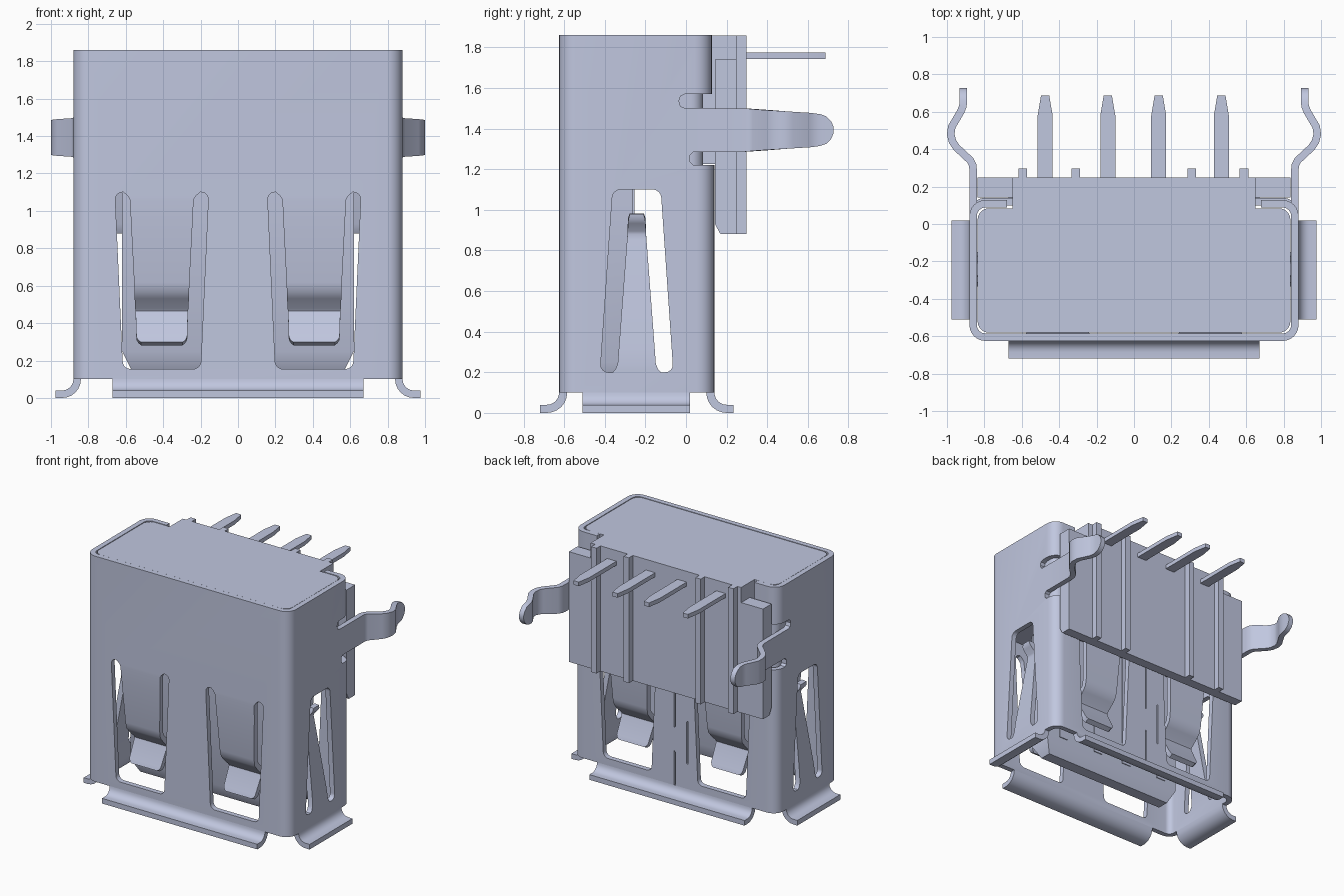
import bpy, bmesh, math
from mathutils import Vector

if "Cube" in bpy.data.objects:
    bpy.data.objects.remove(bpy.data.objects["Cube"], do_unlink=True)

COLOR = (0.53, 0.57, 0.74, 1)
mat = bpy.data.materials.new("pale blue grey")
mat.use_nodes = True
mat.diffuse_color = COLOR
mat.node_tree.nodes["Principled BSDF"].inputs["Base Color"].default_value = COLOR

YC = -0.2425               # middle of the shell in depth
T = 0.04                   # sheet thickness
PLACE = {'x': lambda u, v, d: (d, u, v),
         'y': lambda u, v, d: (u, d, v),
         'z': lambda u, v, d: (u, v, d)}


def activate(ob):
    bpy.ops.object.select_all(action='DESELECT')
    ob.select_set(True)
    bpy.context.view_layer.objects.active = ob


def smooth(ob):
    activate(ob)
    bpy.ops.object.shade_smooth_by_angle(angle=math.radians(35))


def make(name, verts, faces):
    me = bpy.data.meshes.new(name)
    me.from_pydata([tuple(v) for v in verts], [], faces)
    bm = bmesh.new()
    bm.from_mesh(me)
    bmesh.ops.recalc_face_normals(bm, faces=bm.faces)
    bm.to_mesh(me)
    bm.free()
    me.materials.append(mat)
    ob = bpy.data.objects.new(name, me)
    bpy.context.scene.collection.objects.link(ob)
    smooth(ob)
    return ob


def prism(name, pts, lo, hi, axis):
    """Extrude a 2D outline along an axis."""
    n = len(pts)
    verts = [PLACE[axis](*p, d) for d in (lo, hi) for p in pts]
    faces = [tuple(range(n)), tuple(range(n, 2 * n))]
    faces += [(i, (i + 1) % n, n + (i + 1) % n, n + i) for i in range(n)]
    return make(name, verts, faces)


def sheet(name, loops, depth, axis):
    """Flat sheet from an outline and hole loops, centred on a depth."""
    cu = bpy.data.curves.new(name, 'CURVE')
    cu.dimensions, cu.fill_mode, cu.extrude = '2D', 'BOTH', T / 2
    for loop in loops:
        sp = cu.splines.new('POLY')
        sp.points.add(len(loop) - 1)
        for pt, (u, v) in zip(sp.points, loop):
            pt.co = (u, v, 0, 1)
        sp.use_cyclic_u = True
    ob = bpy.data.objects.new(name, cu)
    bpy.context.scene.collection.objects.link(ob)
    activate(ob)
    bpy.ops.object.convert(target='MESH')
    ob = bpy.context.view_layer.objects.active
    for v in ob.data.vertices:
        v.co = PLACE[axis](v.co.x, v.co.y, depth + v.co.z)
    ob.data.materials.clear()
    ob.data.materials.append(mat)
    return ob


def rect(a0, a1, b0, b1):
    return [(a0, b0), (a1, b0), (a1, b1), (a0, b1)]


def box(name, x, y, z):
    return prism(name, rect(*x, *y), *z, 'z')


def rounded(pts, r, n=6):
    """Fillet every corner of an outline."""
    out = []
    for i, p in enumerate(pts):
        p = Vector(p)
        a = p + (Vector(pts[i - 1]) - p).normalized() * r
        b = p + (Vector(pts[(i + 1) % len(pts)]) - p).normalized() * r
        for k in range(n + 1):
            t = k / n
            w = 1.42 * t * (1 - t)               # close to a circular arc
            q = (a * (1 - t) ** 2 + p * w + b * t * t) / ((1 - t) ** 2 + w + t * t)
            out.append((q.x, q.y))
    return out


def strip(name, rows, side):
    """Bent sheet: rows of (centre, half width) spread along a side direction."""
    side = Vector(side)
    verts = [Vector(c) + side * h * s for c, h in rows for s in (-1, 1)]
    faces = [(2 * i, 2 * i + 1, 2 * i + 3, 2 * i + 2) for i in range(len(rows) - 1)]
    ob = make(name, verts, faces)
    mod = ob.modifiers.new("thickness", 'SOLIDIFY')
    mod.thickness, mod.offset = T, 0
    mod.use_even_offset = True
    activate(ob)
    bpy.ops.object.modifier_apply(modifier=mod.name)
    smooth(ob)


# Shell panels with their windows
CX, CF, CB, CU = 0.795, -0.54, 0.055, 0.043    # bend lines: sides, front, back, upper back


def window(c, h_low, h_top, low):
    return rounded([(c - h_low, low), (c + h_low, low), (c + h_top, 1.10), (c - h_top, 1.10)], 0.04)


wide = {s: window(0.4075 * s, 0.2075, 0.25, 0.155) for s in (-1, 1)}
parts = [sheet("front_panel", [rect(-CX, CX, 0.1, 1.86), wide[-1], wide[1]], -0.605, 'y')]

# side outline with relief slots above and below the board lock
side_outline = [(CF, 0.1), (CB, 0.1), (CB, 1.22), (0.035, 1.22), (0.02, 1.235), (0.02, 1.27),
                (0.035, 1.285), (CB, 1.285), (CB, 1.5), (-0.005, 1.5), (-0.027, 1.51),
                (-0.035, 1.535), (-0.027, 1.56), (-0.005, 1.57), (CU, 1.57), (CU, 1.86), (CF, 1.86)]
# dovetail seam dividing the back sheet
seam = [(0, 0.1), (0, 0.37), (-0.11, 0.29), (-0.11, 0.63), (0, 0.55), (0, 1.22)]


def corner(name, s, cy, sy, lo, hi):
    """Quarter bend joining two panels."""
    arc = [math.radians(a) for a in range(0, 91, 15)]
    pts = [(s * (CX + r * math.cos(a)), cy + sy * r * math.sin(a))
           for r, seq in ((0.085, arc), (0.045, arc[::-1])) for a in seq]
    return prism(name, pts, lo, hi, 'z')


for s in (-1, 1):
    parts.append(sheet("side_panel", [side_outline, window(YC, 0.18, 0.118, 0.2)], s * 0.86, 'x'))
    half = [(x + s * 0.006, z) for x, z in seam] + [(s * CX, 1.22), (s * CX, 0.1)]
    parts.append(sheet("back_panel", [half, wide[s]], 0.12, 'y'))
    parts.append(sheet("back_return", [rect(*sorted((s * 0.68, s * CX)), 1.57, 1.86)], 0.108, 'y'))
    parts.append(corner("front_corner", s, CF, -1, 0.1, 1.86))
    parts.append(corner("back_corner", s, CB, 1, 0.1, 1.22))
    parts.append(corner("upper_corner", s, CU, 1, 1.57, 1.86))

# Join panels and bends into one sheet without inner walls
activate(parts[0])
for ob in parts:
    ob.select_set(True)
bpy.ops.object.join()
shell = parts[0]
shell.name = shell.data.name = "shell"
bm = bmesh.new()
bm.from_mesh(shell.data)
bmesh.ops.remove_doubles(bm, verts=bm.verts, dist=0.0005)
bm.normal_update()
inner = []
for f in bm.faces:
    c = f.calc_center_median()
    on_x = abs(f.normal.x) > 0.99 and abs(abs(c.x) - CX) < 0.001
    on_y = abs(f.normal.y) > 0.99 and min(abs(c.y - b) for b in (CF, CB, CU)) < 0.001
    if on_x or (on_y and not 1.285 < c.z < 1.5):
        inner.append(f)
bmesh.ops.delete(bm, geom=inner, context='FACES')
bmesh.ops.recalc_face_normals(bm, faces=bm.faces)
bm.to_mesh(shell.data)
bm.free()
smooth(shell)


# Flared rims at the mouth, one per side
def flare(edge, s):
    """Quarter-round lip; edge is the outer wall position, s its outward sign."""
    arc = [math.radians(a) for a in range(0, 91, 15)]
    o = [(edge + s * (0.06 - 0.06 * math.cos(a)), 0.1 - 0.06 * math.sin(a)) for a in arc]
    i = [(edge + s * (0.06 - 0.1 * math.cos(a)), 0.1 - 0.1 * math.sin(a)) for a in arc]
    return o + [(edge + s * 0.095, 0.04), (edge + s * 0.095, 0)] + i[::-1]


prism("front_flare", flare(-0.625, -1), -0.67, 0.67, 'x')
prism("back_flare", flare(0.14, 1), -0.67, 0.67, 'x')
prism("right_flare", flare(-0.88, -1), -0.51, 0.02, 'y')
prism("left_flare", flare(0.88, 1), -0.51, 0.02, 'y')

# Contact springs hanging in the front and back windows: (inward, z, half width)
spring = [(0, 1.10, 0.205), (0, 1.08, 0.182), (0, 1.06, 0.17),
          (0.008, 0.95, 0.165), (0.03, 0.62, 0.148), (0.04, 0.575, 0.146),
          (0.065, 0.545, 0.145), (0.12, 0.49, 0.142), (0.132, 0.47, 0.141),
          (0.128, 0.45, 0.14), (0.06, 0.32, 0.136), (0.053, 0.30, 0.125), (0.048, 0.29, 0.11)]
for label, wall, inward in (("front", -0.605, 1), ("back", 0.12, -1)):
    for side, c in (("right", -0.4075), ("left", 0.4075)):
        strip(f"{label}_{side}_spring",
              [((c, wall + inward * d, z), h) for d, z, h in spring], (1, 0, 0))

# Side springs rising from the bottom of the side windows
spring = [(0, 0.2, 0.118), (0, 0.215, 0.105), (0, 0.24, 0.094), (0.008, 0.32, 0.088),
          (0.085, 0.85, 0.048), (0.09, 0.88, 0.046), (0.082, 0.905, 0.045),
          (0.045, 0.945, 0.043), (0.036, 0.96, 0.041), (0.034, 0.98, 0.034)]
for side, s in (("right", -1), ("left", 1)):
    strip(f"{side}_side_spring",
          [((s * (0.86 - d), YC, z), h) for d, z, h in spring], (0, 1, 0))

# Board-lock arms: (x, y, half height)
arm = [(0.86, CB, 0.1075), (0.86, 0.29, 0.107), (0.863, 0.315, 0.105), (0.875, 0.34, 0.103),
       (0.95, 0.41, 0.098), (0.97, 0.44, 0.096), (0.98, 0.48, 0.093), (0.974, 0.52, 0.09),
       (0.927, 0.60, 0.085), (0.915, 0.63, 0.082), (0.912, 0.66, 0.078),
       (0.912, 0.69, 0.068), (0.912, 0.715, 0.043), (0.912, 0.727, 0.015)]
for side, s in (("right", -1), ("left", 1)):
    strip(f"{side}_board_lock", [((s * x, y, 1.3925), h) for x, y, h in arm], (0, 0, 1))

# Insulator: plug filling the top, and its back block with wings and ribs
prism("insulator_plug", rounded(rect(-0.836, 0.836, -0.581, 0.084), 0.06), 1.2, 1.858, 'z')
box("insulator_neck", (-0.65, 0.65), (0.0, 0.248), (1.225, 1.858))
prism("insulator_back", [(0.142, 0.93), (0.17, 0.88), (0.248, 0.88), (0.248, 1.74),
                         (0.142, 1.74)], -0.838, 0.838, 'x')
for i, x in enumerate((-0.595, -0.312, 0.308, 0.588)):
    box(f"back_rib_{i + 1}", (x - 0.023, x + 0.023), (0.24, 0.297), (0.88, 1.858))

# Insulator tongue with a bevelled tip
loops = [(0.62, -0.44, -0.26, 1.25), (0.62, -0.44, -0.26, 0.25), (0.57, -0.39, -0.30, 0.15)]
verts = [(x, y, z) for w, y0, y1, z in loops for x, y in rect(-w, w, y0, y1)]
faces = [(0, 1, 2, 3), (8, 9, 10, 11)]
faces += [(4 * k + i, 4 * k + (i + 1) % 4, 4 * k + 4 + (i + 1) % 4, 4 * k + 4 + i)
          for k in range(2) for i in range(4)]
make("insulator_tongue", verts, faces)

# Solder pins and their contact strips on the tongue
for i, x in enumerate((-0.475, -0.14, 0.132, 0.467)):
    prism(f"pin_{i + 1}", [(x - 0.04, 0.2), (x + 0.04, 0.2), (x + 0.04, 0.58),
                           (x + 0.022, 0.687), (x - 0.022, 0.687), (x - 0.04, 0.58)],
          1.743, 1.775, 'z')
    box(f"contact_{i + 1}", (x - 0.04, x + 0.04), (-0.27, -0.254), (0.3, 1.22))
